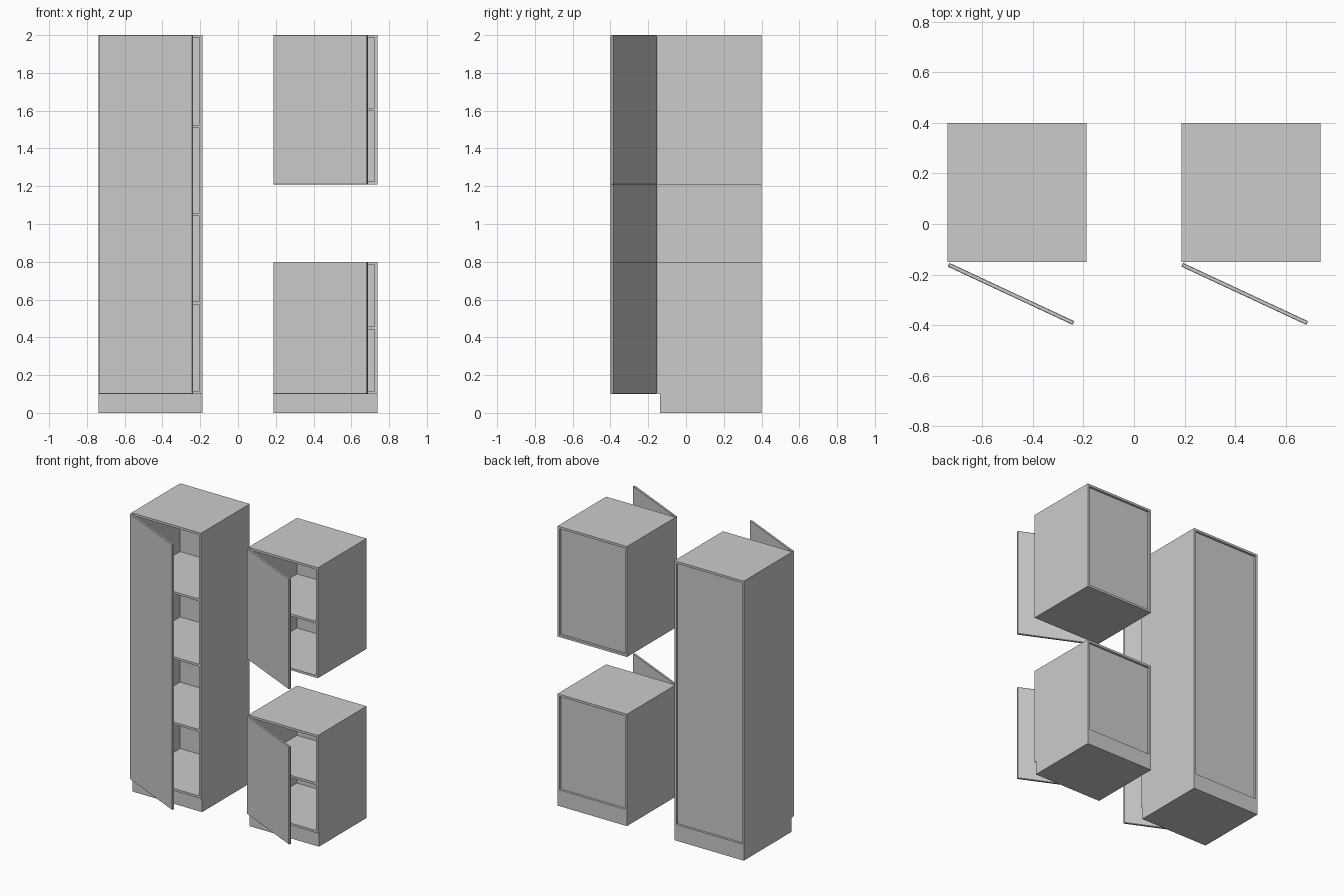
import bpy
from math import radians
from mathutils import Matrix

if "Cube" in bpy.data.objects:
    bpy.data.objects.remove(bpy.data.objects["Cube"])

T = 0.016                      # board thickness
W = 0.55                       # cabinet width
FRONT, BACK = -0.15, 0.40


def box(name, x0, x1, y0, y1, z0, z1):
    v = [(x, y, z) for x in (x0, x1) for y in (y0, y1) for z in (z0, z1)]
    f = [(0, 1, 3, 2), (4, 6, 7, 5), (0, 4, 5, 1),
         (2, 3, 7, 6), (0, 2, 6, 4), (1, 5, 7, 3)]
    me = bpy.data.meshes.new(name)
    me.from_pydata(v, [], f)
    ob = bpy.data.objects.new(name, me)
    bpy.context.collection.objects.link(ob)
    return ob


def cabinet(name, x0, z0, z1, shelves, plinth):
    x1 = x0 + W
    # carcass: full-width bottom, sides standing on it, top between the sides
    box(name + "_bottom", x0, x1, FRONT, BACK, z0, z0 + T)
    box(name + "_left_side", x0, x0 + T, FRONT, BACK, z0 + T, z1)
    box(name + "_right_side", x1 - T, x1, FRONT, BACK, z0 + T, z1)
    box(name + "_top", x0 + T, x1 - T, FRONT, BACK, z1 - T, z1)
    # recessed back panel
    box(name + "_back", x0 + T, x1 - T, BACK - 0.024, BACK - 0.016, z0 + T, z1 - T)
    # evenly spaced shelves
    lo, hi = z0 + T, z1 - T
    for i in range(1, shelves + 1):
        z = lo + (hi - lo) * i / (shelves + 1)
        box(f"{name}_shelf_{i}", x0 + T, x1 - T, FRONT, BACK - 0.024, z - T / 2, z + T / 2)
    # plinth set back at the front
    if plinth:
        box(name + "_plinth", x0, x1, FRONT + 0.012, BACK, 0, z0)
    # door standing open on its left hinge
    door = box(name + "_door", 0, W - 0.004, -T, 0, z0, z1)
    door.data.transform(Matrix.Rotation(radians(-25), 4, 'Z'))
    door.location = (x0 + 0.0065, FRONT - 0.004, 0)
    bev = door.modifiers.new("edge", 'BEVEL')
    bev.width, bev.segments = 0.002, 1


cabinet("tall_cabinet", -0.7375, 0.1, 2.0, 3, True)
cabinet("base_cabinet", 0.1875, 0.1, 0.8, 1, True)
cabinet("wall_cabinet", 0.1875, 1.21, 2.0, 1, False)
